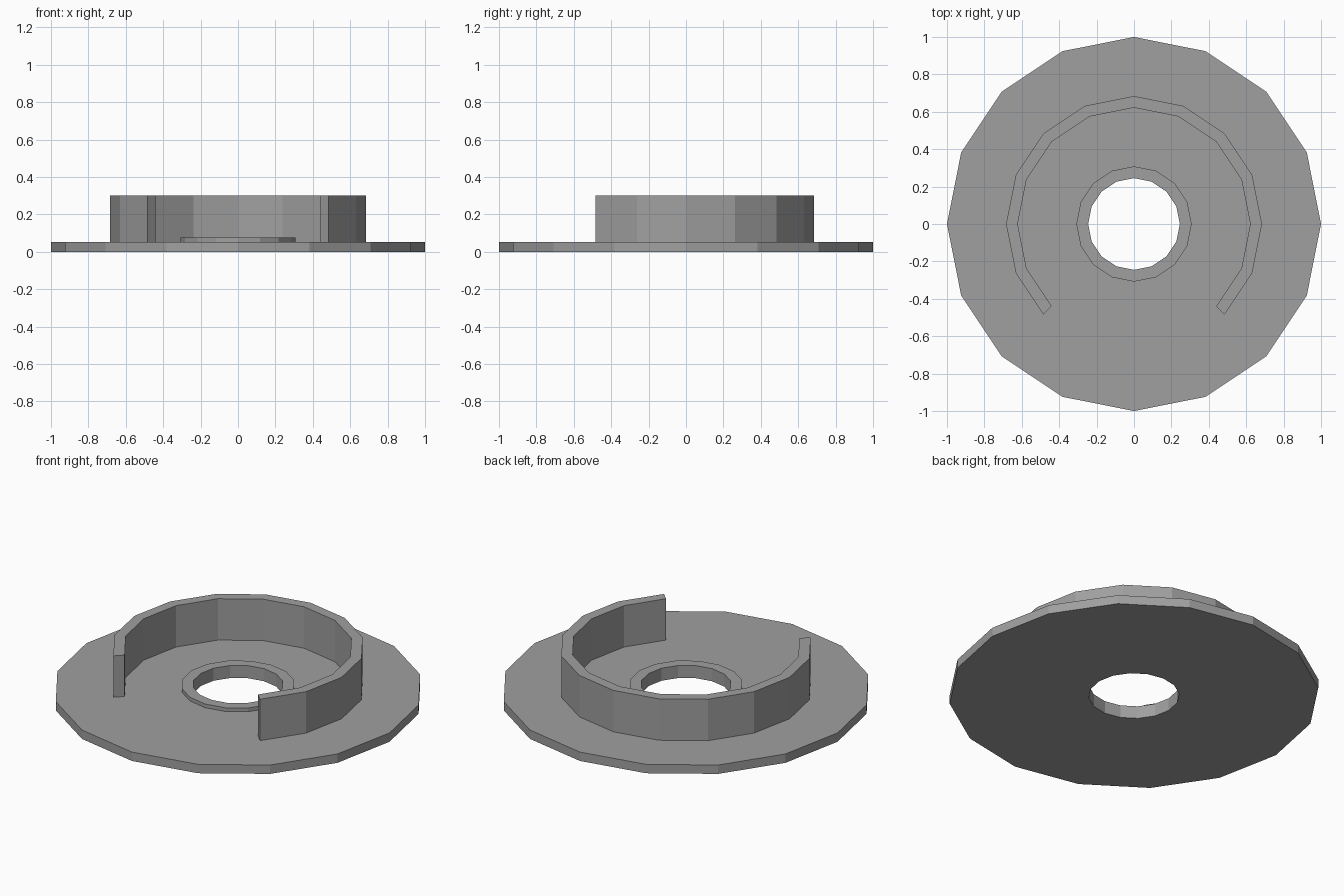
import bpy, bmesh
from math import cos, sin, radians

if "Cube" in bpy.data.objects:
    bpy.data.objects.remove(bpy.data.objects["Cube"], do_unlink=True)

SIDES = 16
STEP = 360 / SIDES

grey = bpy.data.materials.new("mid_grey")
grey.use_nodes = True
colour = (0.35, 0.35, 0.35, 1)
grey.diffuse_color = colour
grey.node_tree.nodes["Principled BSDF"].inputs["Base Color"].default_value = colour


def ring(name, inner, outer, bottom, top, start=0, segments=SIDES):
    """Sweep a rectangular section round z; a partial sweep gets end caps."""
    bm = bmesh.new()
    closed = segments == SIDES
    profile = [(inner, bottom), (outer, bottom), (outer, top), (inner, top)]
    sections = []
    for i in range(segments if closed else segments + 1):
        a = radians(start + i * STEP)
        sections.append([bm.verts.new((r * cos(a), r * sin(a), z)) for r, z in profile])
    for i in range(segments):
        a, b = sections[i], sections[(i + 1) % len(sections)]
        for j in range(4):
            k = (j + 1) % 4
            bm.faces.new((a[j], a[k], b[k], b[j]))
    if not closed:
        bm.faces.new(sections[0])
        bm.faces.new(sections[-1])
    bmesh.ops.recalc_face_normals(bm, faces=bm.faces)
    mesh = bpy.data.meshes.new(name)
    bm.to_mesh(mesh)
    bm.free()
    mesh.materials.append(grey)
    obj = bpy.data.objects.new(name, mesh)
    bpy.context.collection.objects.link(obj)
    return obj


# Flat disc with a central hole
ring("base_disc", 0.245, 1.0, 0, 0.053)
# Low lip around the hole
ring("hole_lip", 0.245, 0.308, 0.053, 0.075)
# Upright wall, open towards the front
ring("curved_wall", 0.622, 0.684, 0.053, 0.3, start=-45, segments=12)
